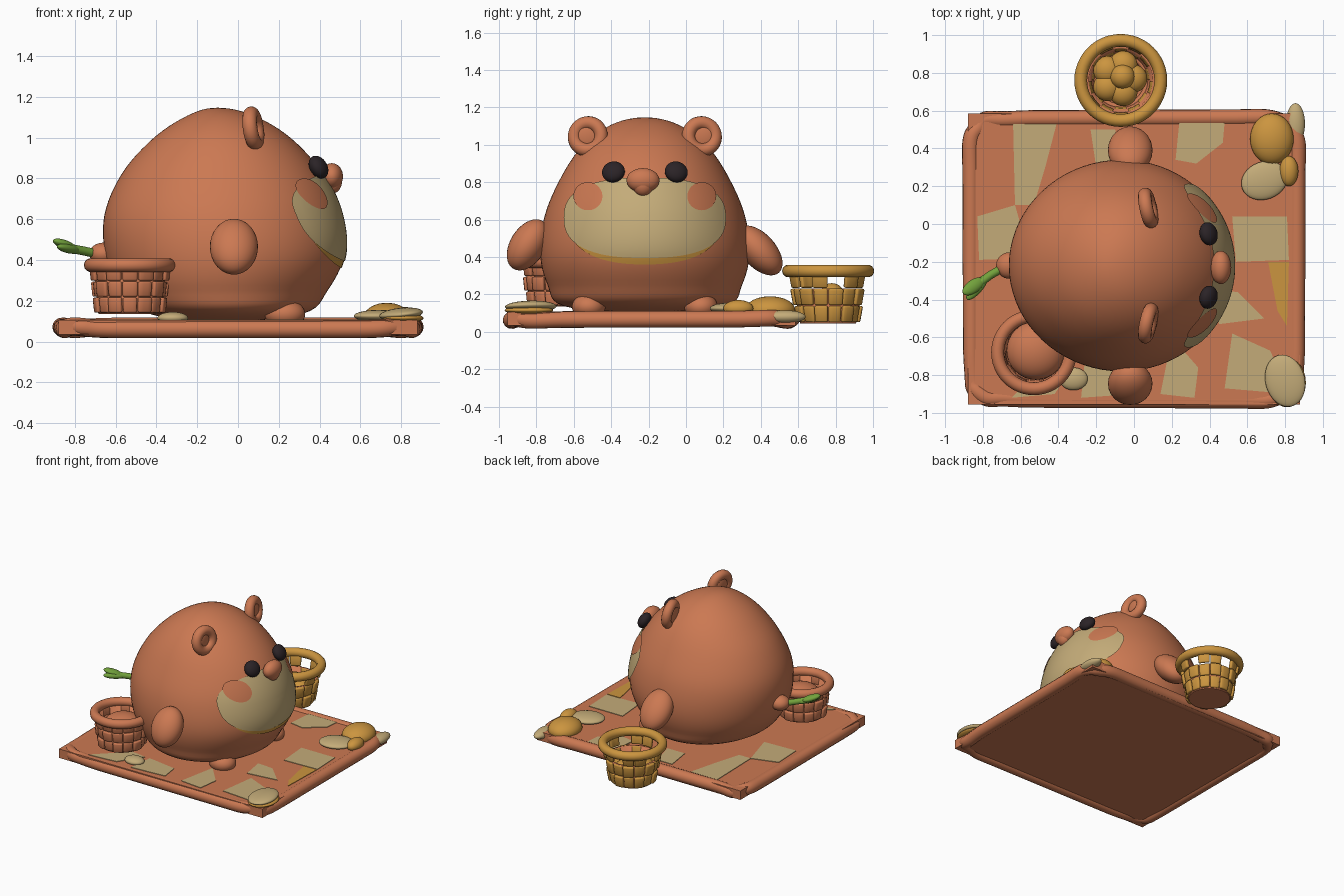
import bpy, bmesh, math
from math import sin, cos, pi, radians
from mathutils import Vector

if "Cube" in bpy.data.objects:
    bpy.data.objects.remove(bpy.data.objects["Cube"])


def material(name, r, g, b):
    m = bpy.data.materials.new(name)
    m.use_nodes = True
    m.diffuse_color = (r, g, b, 1)
    m.node_tree.nodes["Principled BSDF"].inputs["Base Color"].default_value = (r, g, b, 1)
    return m


ORANGE = material("terracotta", .60, .19, .085)
TAN = material("cream tan", .55, .41, .19)
OCHRE = material("ochre", .60, .30, .05)
GREEN = material("leaf green", .17, .36, .045)
DARK = material("dark brown", .024, .017, .02)


def finish(ob, name, mat, angle=50):
    ob.name = name
    ob.data.materials.clear()
    ob.data.materials.append(mat)
    bpy.ops.object.select_all(action='DESELECT')
    ob.select_set(True)
    bpy.context.view_layer.objects.active = ob
    bpy.ops.object.shade_smooth_by_angle(angle=radians(angle))
    return ob


def mesh(name, verts, faces, mat, angle=50):
    me = bpy.data.meshes.new(name)
    me.from_pydata(verts, [], faces)
    ob = bpy.data.objects.new(name, me)
    bpy.context.collection.objects.link(ob)
    bm = bmesh.new()
    bm.from_mesh(me)
    bmesh.ops.remove_doubles(bm, verts=bm.verts, dist=1e-5)
    bmesh.ops.recalc_face_normals(bm, faces=bm.faces)
    bm.to_mesh(me)
    bm.free()
    return finish(ob, name, mat, angle)


def ball(name, loc, size, mat, rot=(0, 0, 0)):
    bpy.ops.mesh.primitive_uv_sphere_add(segments=32, ring_count=18, location=loc,
                                         rotation=[radians(a) for a in rot])
    bpy.context.object.scale = size
    return finish(bpy.context.object, name, mat)


def ring(name, loc, major, minor, mat, rot=(0, 0, 0)):
    bpy.ops.mesh.primitive_torus_add(location=loc, rotation=[radians(a) for a in rot], major_radius=major,
                                     minor_radius=minor, major_segments=48, minor_segments=14)
    return finish(bpy.context.object, name, mat)


def tube(name, points, radius, mat, cyclic=False):
    cu = bpy.data.curves.new(name, 'CURVE')
    cu.dimensions = '3D'
    cu.bevel_depth, cu.bevel_resolution, cu.use_fill_caps = radius, 5, True
    sp = cu.splines.new('POLY')
    sp.points.add(len(points) - 1)
    for p, co in zip(sp.points, points):
        p.co = (*co, 1)
    sp.use_cyclic_u = cyclic
    ob = bpy.data.objects.new(name, cu)
    bpy.context.collection.objects.link(ob)
    bpy.ops.object.select_all(action='DESELECT')
    ob.select_set(True)
    bpy.context.view_layer.objects.active = ob
    bpy.ops.object.convert(target='MESH')
    return finish(bpy.context.object, name, mat)


# Body: pear-shaped loft, each section is (back x, front x, half width)
MID_Y, MID_Z, HALF_H = -.22, .622, .525
SECTIONS = [(-.08, -.08, 0), (-.44, .32, .43), (-.58, .44, .52), (-.65, .52, .56), (-.655, .505, .535),
            (-.57, .415, .45), (-.42, .265, .335), (-.25, .08, .18), (-.1, -.1, 0)]


def section(k):
    def row(i):
        if 0 <= i <= 8:
            return Vector(SECTIONS[i])
        a, b, c = SECTIONS[1 if i < 0 else 7]
        return Vector((b, a, -c))
    i = min(int(k), 7)
    t = k - i
    a, b, c, d = (row(i + j) for j in (-1, 0, 1, 2))
    return b + .5 * t * ((c - a) + t * ((2 * a - 5 * b + 4 * c - d) + t * (3 * (b - c) + d - a)))


def body_point(k, angle):
    back, front, half = section(k)
    return ((back + front) / 2 + (front - back) / 2 * cos(angle),
            MID_Y + half * sin(angle), MID_Z - HALF_H * cos(k * pi / 8))


def grid_faces(rows, cols):
    return [(r * cols + c, r * cols + (c + 1) % cols, (r + 1) * cols + (c + 1) % cols, (r + 1) * cols + c)
            for r in range(rows - 1) for c in range(cols)]


ROWS, COLS = 49, 72
mesh("body", [body_point(r / 6, c * 2 * pi / COLS) for r in range(ROWS) for c in range(COLS)],
     grid_faces(ROWS, COLS), ORANGE, 80)


# Face markings: thin plates wrapped on the body surface
def face_plate(name, y, z, ry, rz, power, lift, mat):
    verts, n, steps = [], 64, 14
    for s in range(steps + 1):
        for c in range(n):
            a, r = c * 2 * pi / n, s / steps
            dy, dz = (math.copysign(abs(f) ** (2 / power), f) for f in (cos(a), sin(a)))
            py, pz = y + ry * r * dy, z + rz * r * dz
            k = math.acos((MID_Z - pz) / HALF_H) * 8 / pi
            angle = math.asin(max(-1, min(1, (py - MID_Y) / section(k).z)))
            px, qy, qz = body_point(k, angle)
            verts.append((px + lift * cos(angle), qy + lift * sin(angle), qz))
    return mesh(name, verts, grid_faces(steps + 1, n), mat, 80)


face_plate("lower_lip", MID_Y, .575, .4, .215, 2.3, .006, OCHRE)
face_plate("muzzle_patch", MID_Y, .61, .425, .215, 2.5, .011, TAN)
for side, tag in ((-1, "right"), (1, "left")):
    y = MID_Y + side * .295
    face_plate(tag + "_cheek", y, .725, .075, .075, 2, .016, ORANGE)
    ball(tag + "_eye", (.395, MID_Y + side * .168, .855), (.042, .062, .06), DARK, (0, -30, side * 15))
    # Ears: rim with a recessed middle
    ear = (.075, MID_Y + side * .305, 1.045)
    ring(tag + "_ear_rim", ear, .073, .036, ORANGE, (0, 82, side * 12))
    ball(tag + "_ear_inner", (ear[0] - .01, ear[1], ear[2]), (.03, .08, .08), ORANGE)
    ball(tag + "_foot", (.23, MID_Y + side * .3, .135), (.1, .09, .07), ORANGE)
ball("right_arm", (-.02, -.845, .465), (.118, .095, .15), ORANGE, (-32, 0, 0))
ball("left_arm", (-.02, .39, .435), (.118, .09, .16), ORANGE, (42, 0, 0))
ball("nose", (.46, -.23, .81), (.055, .088, .065), ORANGE)
ball("nose_tip", (.46, -.23, .785), (.05, .055, .06), ORANGE)

# Tail stub with a leafy sprig
ball("tail", (-.66, -.22, .43), (.07, .07, .055), ORANGE)
tube("sprig_stem", [(-.69, -.23, .43), (-.76, -.27, .445), (-.84, -.33, .46)], .022, GREEN)
ball("sprig_leaf_upper", (-.85, -.33, .475), (.07, .035, .022), GREEN, (0, 18, 35))
ball("sprig_leaf_lower", (-.83, -.335, .455), (.085, .03, .022), GREEN, (0, 8, 50))

# Picnic rug with a padded border
bpy.ops.mesh.primitive_cube_add(size=1, location=(0, -.185, .07))
bpy.context.object.scale = (1.76, 1.54, .07)
finish(bpy.context.object, "rug", ORANGE, 30)
border = []
for i in range(160):
    a = i * 2 * pi / 160
    x, y = (math.copysign(abs(f) ** .14, f) for f in (cos(a), sin(a)))
    border.append((x * (.862 + .006 * sin(7 * a)), -.185 + y * (.745 + .006 * cos(9 * a)),
                   .067 + .006 * sin(5 * a)))
tube("rug_border", border, .045, ORANGE, True)

# Rug patchwork: thin irregular plates
PATCHES = [[(-.64, .53), (-.41, .53), (-.47, .3), (-.53, .1), (-.63, .1)],
           [(-.83, .04), (-.63, .1), (-.55, -.18), (-.82, -.19)],
           [(.24, .54), (.48, .54), (.47, .43), (.33, .32), (.22, .34)],
           [(.52, .04), (.81, .04), (.82, -.19), (.54, -.2)],
           [(.42, -.35), (.55, -.36), (.69, -.5), (.45, -.53)],
           [(.52, -.58), (.72, -.67), (.83, -.9), (.48, -.87)],
           [(.2, -.6), (.34, -.76), (.32, -.92), (.14, -.9)],
           [(-.26, -.72), (-.02, -.76), (0, -.9), (-.28, -.92)],
           [(-.42, -.7), (-.3, -.72), (-.42, -.9), (-.65, -.92)],
           [(-.23, .5), (-.1, .5), (-.05, .3), (-.2, .3)]]


def patch(name, outline, mat):
    n = len(outline)
    verts = [(x, y, z) for z in (.1, .109) for x, y in outline]
    sides = [(i, (i + 1) % n, n + (i + 1) % n, n + i) for i in range(n)]
    mesh(name, verts, sides + [tuple(range(n)), tuple(range(n, 2 * n))], mat, 30)


for i, outline in enumerate(PATCHES):
    patch(f"rug_patch_{i + 1}", outline, TAN)
patch("rug_stripe", [(.71, -.2), (.82, -.2), (.81, -.54), (.76, -.46)], OCHRE)

# Snacks lying on the rug
ball("bun", (.73, .45, .115), (.115, .135, .075), OCHRE)
ball("bun_end", (.82, .28, .125), (.05, .08, .045), OCHRE)
ball("cookie", (.69, .23, .125), (.125, .1, .03), TAN, (0, 0, 20))
ball("corner_biscuit", (.855, .53, .08), (.05, .11, .035), TAN)
ball("front_biscuit", (.8, -.83, .135), (.105, .14, .03), TAN, (0, -6, 15))
ball("front_biscuit_base", (.81, -.84, .115), (.1, .13, .025), OCHRE)
ball("pebble", (-.32, -.82, .115), (.075, .06, .03), TAN)


# Baskets: woven cone of separate bricks, solid liner and rolled rim
def basket(name, x, y, z0, z1, r0, r1, mat, base_mat, open_top):
    cols, rows, sub = 14, 3, 3

    def point(u, v, push=0):
        r = r0 + (r1 - r0) * v + push
        return (x + r * cos(u), y + r * sin(u), z0 + (z1 - z0) * v)
    verts, faces = [], []
    for row in range(rows):
        for col in range(cols):
            if open_top and row == 2 and col % 3 == 0:
                continue
            push = .008 if (row + col) % 2 else -.002
            for s in range(sub + 1):
                u = (col + .03 + .94 * s / sub) * 2 * pi / cols
                verts += [point(u, (row + .03) / rows, push), point(u, (row + .97) / rows, push)]
                if s:
                    n = len(verts)
                    faces.append((n - 4, n - 2, n - 1, n - 3))
    weave = mesh(name + "_weave", verts, faces, mat)
    solid = weave.modifiers.new("thickness", 'SOLIDIFY')
    solid.thickness, solid.offset = .026, 0
    bevel = weave.modifiers.new("soft edges", 'BEVEL')
    bevel.width, bevel.segments, bevel.limit_method = .008, 2, 'ANGLE'
    n, top = 48, .66 if open_top else .97
    ringed = [point(c * 2 * pi / n, v, -.006) for v in (0, top) for c in range(n)]
    liner = mesh(name + "_liner", ringed, grid_faces(2, n) + [tuple(range(n))], base_mat)
    wall = liner.modifiers.new("thickness", 'SOLIDIFY')
    wall.thickness, wall.offset = .015, 0
    ring(name + "_rim", (x, y, z1), r1 + .012, .034, mat)
    ring(name + "_foot_ring", (x, y, z0 + .012), r0 - .01, .016, base_mat)


basket("front_basket", -.53, -.68, .14, .375, .155, .18, ORANGE, ORANGE, False)
ball("front_basket_fruit", (-.52, -.67, .265), (.155, .155, .105), ORANGE)
basket("rear_basket", -.07, .76, .05, .325, .15, .2, OCHRE, ORANGE, True)
for i in range(5):
    a = i * 2 * pi / 5
    ball(f"rear_basket_roll_{i + 1}", (-.08 + .075 * cos(a), .77 + .075 * sin(a), .16), (.075, .075, .06), OCHRE)
ball("rear_basket_roll_top", (-.06, .78, .2), (.065, .065, .06), OCHRE)
